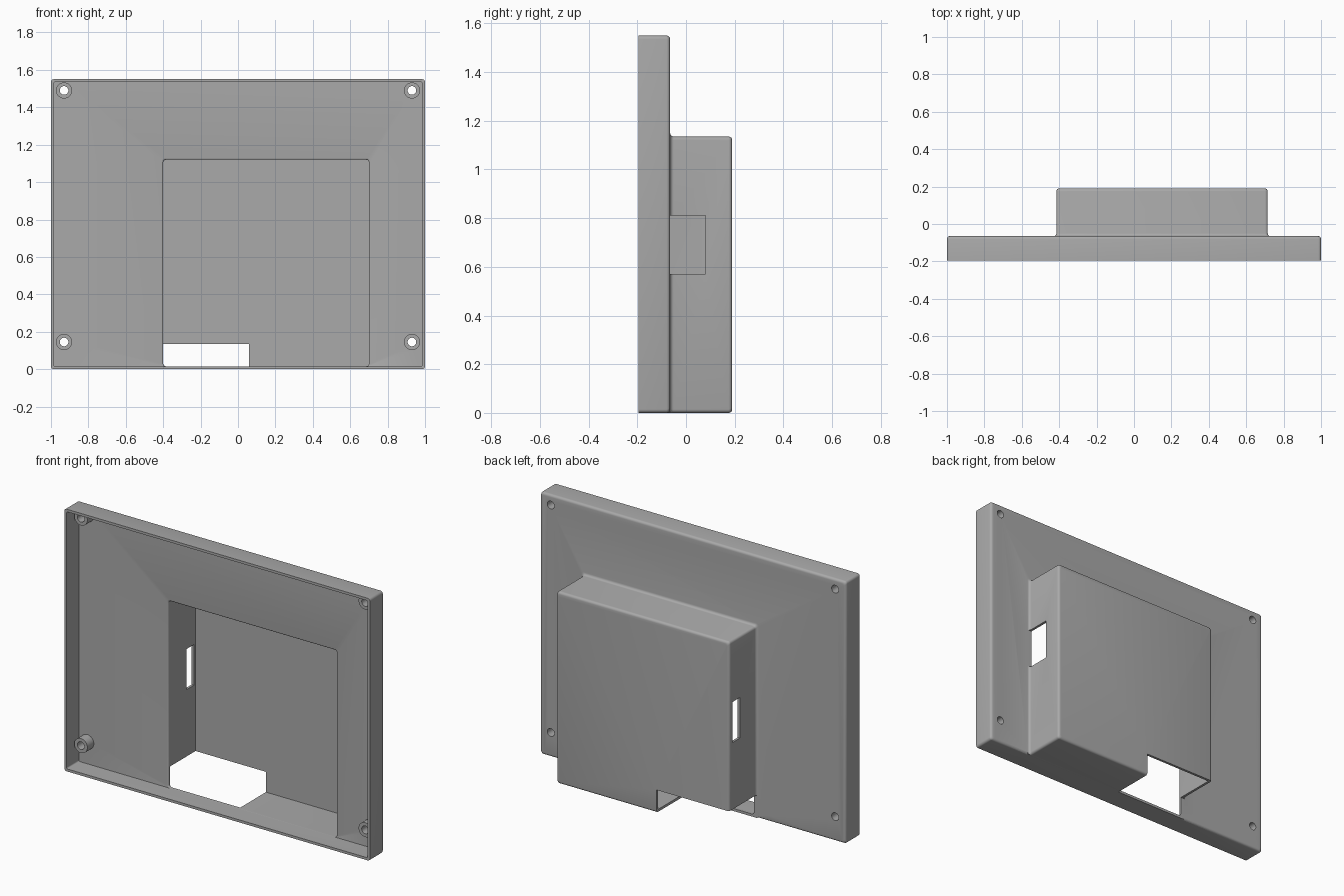
import bpy, bmesh
from math import sin, cos, pi

if "Cube" in bpy.data.objects:
    bpy.data.objects.remove(bpy.data.objects["Cube"])

grey = bpy.data.materials.new("mid_grey_plastic")
grey.use_nodes = True
colour = (0.4, 0.4, 0.4, 1)
grey.diffuse_color = colour
grey.node_tree.nodes["Principled BSDF"].inputs["Base Color"].default_value = colour


def finish(name, bm):
    bmesh.ops.recalc_face_normals(bm, faces=bm.faces)
    mesh = bpy.data.meshes.new(name)
    bm.to_mesh(mesh)
    bm.free()
    mesh.materials.append(grey)
    obj = bpy.data.objects.new(name, mesh)
    bpy.context.collection.objects.link(obj)
    return obj


def outline(x0, x1, z0, z1, r, steps=4):
    """Rounded rectangle in the xz plane, counter-clockwise."""
    corners = ((x1 - r, z1 - r), (x0 + r, z1 - r), (x0 + r, z0 + r), (x1 - r, z0 + r))
    return [(cx + r * cos(a), cz + r * sin(a))
            for q, (cx, cz) in enumerate(corners)
            for a in [(q + i / steps) * pi / 2 for i in range(steps + 1)]]


def loft(name, rings):
    """Solid through (y, outline) rings, capped at both ends."""
    bm = bmesh.new()
    loops = [[bm.verts.new((x, y, z)) for x, z in pts] for y, pts in rings]
    n = len(loops[0])
    for a, b in zip(loops, loops[1:]):
        for i in range(n):
            j = (i + 1) % n
            bm.faces.new((a[i], a[j], b[j], b[i]))
    bm.faces.new(loops[0])
    bm.faces.new(loops[-1])
    return finish(name, bm)


def block(name, x, y, z):
    pts = [(x[0], z[0]), (x[1], z[0]), (x[1], z[1]), (x[0], z[1])]
    return loft(name, [(y[0], pts), (y[1], pts)])


def rod(name, x, z, r, y0, y1):
    pts = [(x + r * cos(i * pi / 16), z + r * sin(i * pi / 16)) for i in range(32)]
    return loft(name, [(y0, pts), (y1, pts)])


def combine(target, tool, operation):
    mod = target.modifiers.new("combine", "BOOLEAN")
    mod.operation, mod.solver, mod.object = operation, "EXACT", tool
    bpy.context.view_layer.objects.active = target
    bpy.ops.object.modifier_apply(modifier=mod.name)
    bpy.data.objects.remove(tool)


WALL, R = 0.015, 0.015
FRONT, PLATE, BACK = -0.195, -0.065, 0.19
TOP, BOX_TOP = 1.55, 1.135
LEFT, RIGHT = 0.715, -0.415
arc = [i * pi / 8 for i in range(5)]


def panel_ring(d):
    return outline(-1 + d, 1 - d, d, TOP - d, R)


def box_ring(d, flare=0):
    return outline(RIGHT + d - flare, LEFT - d + flare, d, BOX_TOP - d + flare, R)


# Shallow tray with rounded rear rim
housing = loft("housing", [(FRONT, panel_ring(0))] + [
    (PLATE - R + R * sin(a), panel_ring(R * (1 - cos(a)) * 0.95)) for a in arc])

# Rear box, flared where it meets the tray and rounded at the back
rings = [(-0.12, box_ring(0, R))]
rings += [(PLATE + R * (1 - cos(a)), box_ring(0, R * (1 - sin(a)))) for a in arc]
rings += [(BACK - R + R * sin(a), box_ring(R * (1 - cos(a)) * 0.95)) for a in arc]
combine(housing, loft("rear_box", rings), "UNION")

# Hollow interiors
inner = outline(-1 + WALL, 1 - WALL, WALL, TOP - WALL, 0.008)
combine(housing, loft("tray_cavity", [(-0.3, inner), (PLATE - WALL, inner)]), "DIFFERENCE")
lip = 0.008
rings = [(-0.12, box_ring(WALL, lip))]
rings += [(PLATE - WALL + lip * (1 - cos(a)), box_ring(WALL, lip * (1 - sin(a)))) for a in arc]
rings.append((BACK - WALL, box_ring(WALL)))
combine(housing, loft("box_cavity", rings), "DIFFERENCE")

# Corner screw bosses with through holes
for x in (-0.93, 0.93):
    for z in (0.145, 1.49):
        combine(housing, rod("screw_boss", x, z, 0.043, -0.14, -0.07), "UNION")
        combine(housing, rod("screw_hole", x, z, 0.023, -0.3, 0), "DIFFERENCE")

# Lower corner notch, port on the left wall, slot on the right wall
for name, x, y, z in (
        ("corner_notch", (-0.5, 0.06), (PLATE, 0.3), (-0.1, 0.135)),
        ("left_port", (0.65, 0.8), (PLATE, 0.08), (0.57, 0.81)),
        ("right_slot", (-0.5, -0.35), (0.09, 0.16), (0.53, 0.77))):
    combine(housing, block(name, x, y, z), "DIFFERENCE")

bpy.ops.object.select_all(action="DESELECT")
housing.select_set(True)
bpy.context.view_layer.objects.active = housing
bpy.ops.object.shade_smooth_by_angle(angle=pi / 6)
